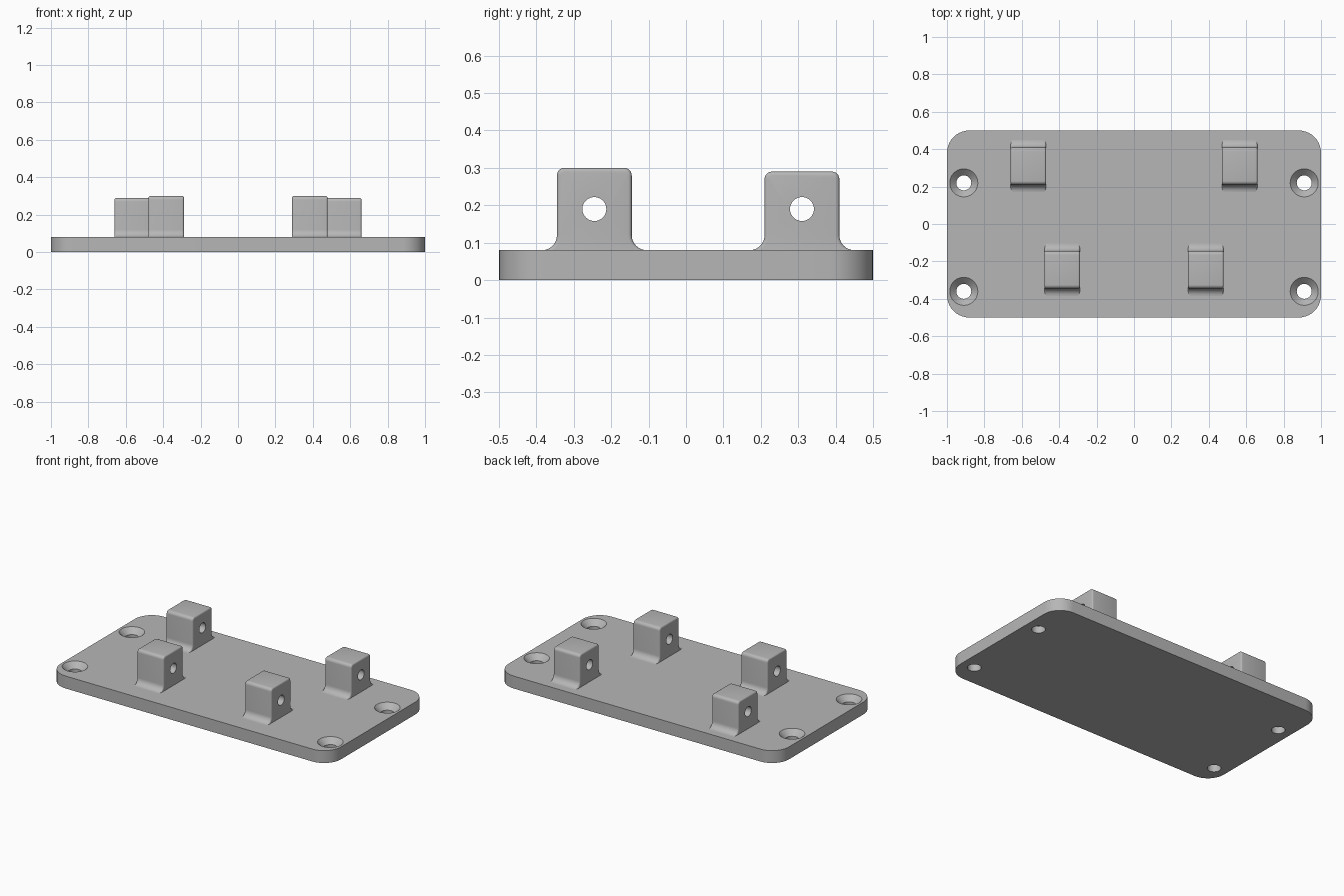
import bpy, bmesh
from math import pi, sin, cos, radians
from mathutils import Matrix

if "Cube" in bpy.data.objects:
    bpy.data.objects.remove(bpy.data.objects["Cube"])

grey = bpy.data.materials.new("machined grey")
grey.use_nodes = True
grey.diffuse_color = (0.47, 0.47, 0.47, 1)
grey.node_tree.nodes["Principled BSDF"].inputs["Base Color"].default_value = grey.diffuse_color

THICK = 0.08


def arc(cx, cy, r, start, end, steps=8):
    """Points on an arc, angles in degrees."""
    angles = [radians(start + (end - start) * i / steps) for i in range(steps + 1)]
    return [(cx + r * cos(a), cy + r * sin(a)) for a in angles]


def finish(bm, name):
    bmesh.ops.recalc_face_normals(bm, faces=bm.faces)
    mesh = bpy.data.meshes.new(name)
    bm.to_mesh(mesh)
    bm.free()
    mesh.materials.append(grey)
    obj = bpy.data.objects.new(name, mesh)
    bpy.context.collection.objects.link(obj)
    return obj


def extrude(points, vector):
    """Solid prism from a closed 3D outline."""
    bm = bmesh.new()
    face = bm.faces.new([bm.verts.new(p) for p in points])
    moved = bmesh.ops.extrude_face_region(bm, geom=[face], use_keep_orig=True)["geom"]
    bmesh.ops.translate(bm, vec=vector, verts=[v for v in moved if isinstance(v, bmesh.types.BMVert)])
    bmesh.ops.recalc_face_normals(bm, faces=bm.faces)
    return bm


def select_only(obj):
    bpy.ops.object.select_all(action="DESELECT")
    obj.select_set(True)
    bpy.context.view_layer.objects.active = obj


def drill(obj, cutter):
    cutter.hide_render = True
    mod = obj.modifiers.new("drill", "BOOLEAN")
    mod.operation = "DIFFERENCE"
    mod.solver = "EXACT"
    mod.object = cutter
    select_only(obj)
    bpy.ops.object.modifier_apply(modifier=mod.name)
    bpy.data.objects.remove(cutter)


def smooth(obj):
    select_only(obj)
    bpy.ops.object.shade_smooth_by_angle(angle=radians(32))


# Base plate with rounded corners
R = 0.12
outline = []
for sx, sy, start in ((1, 1, 0), (-1, 1, 90), (-1, -1, 180), (1, -1, 270)):
    outline += arc(sx * (1 - R), sy * (0.5 - R), R, start, start + 90, 10)
plate = finish(extrude([(x, y, 0) for x, y in outline], (0, 0, THICK)), "base_plate")

# Countersunk screw holes: lathed cutter, straight shank below a cone
SEGS = 40
PROFILE = ((0.04, -0.05), (0.04, 0.045), (0.075, THICK), (0.075, 0.15))
for x in (-0.91, 0.91):
    for y in (-0.36, 0.22):
        bm = bmesh.new()
        rings = [[bm.verts.new((x + r * cos(2 * pi * i / SEGS), y + r * sin(2 * pi * i / SEGS), z))
                  for i in range(SEGS)] for r, z in PROFILE]
        for low, high in zip(rings, rings[1:]):
            for i in range(SEGS):
                j = (i + 1) % SEGS
                bm.faces.new((low[i], low[j], high[j], high[i]))
        bm.faces.new(rings[0])
        bm.faces.new(rings[-1])
        drill(plate, finish(bm, "screw_cutter"))
smooth(plate)


# Lug: rounded top, flared foot, softened rims and a cross hole
def lug(name, cx, cy, top, width=0.19, half=0.1, foot=0.04, crown=0.02, sink=0.02):
    side = [(half + foot, THICK - sink)]
    side += arc(half + foot, THICK + foot, foot, 270, 180, 8)
    side += arc(half - crown, top - crown, crown, 0, 90, 6)
    profile = side + [(-y, z) for y, z in reversed(side)]
    bm = extrude([(cx - width / 2, cy + y, z) for y, z in profile], (width, 0, 0))
    rims = [e for e in bm.edges
            if abs(e.verts[0].co.x - e.verts[1].co.x) < 1e-4
            and min(v.co.z for v in e.verts) > THICK - 1e-4]
    bmesh.ops.bevel(bm, geom=rims, offset=0.01, offset_type="OFFSET", segments=4,
                    profile=0.5, affect="EDGES", clamp_overlap=False)
    obj = finish(bm, name)
    bm = bmesh.new()
    bmesh.ops.create_cone(bm, cap_ends=True, segments=32, radius1=0.032, radius2=0.032, depth=width * 2,
                          matrix=Matrix.Translation((cx, cy, 0.19)) @ Matrix.Rotation(pi / 2, 4, "Y"))
    drill(obj, finish(bm, "pin_cutter"))
    smooth(obj)


for side_name, s in (("left", 1), ("right", -1)):
    lug("front_lug_" + side_name, s * 0.384, -0.245, 0.30)
    lug("back_lug_" + side_name, s * 0.565, 0.31, 0.29)
